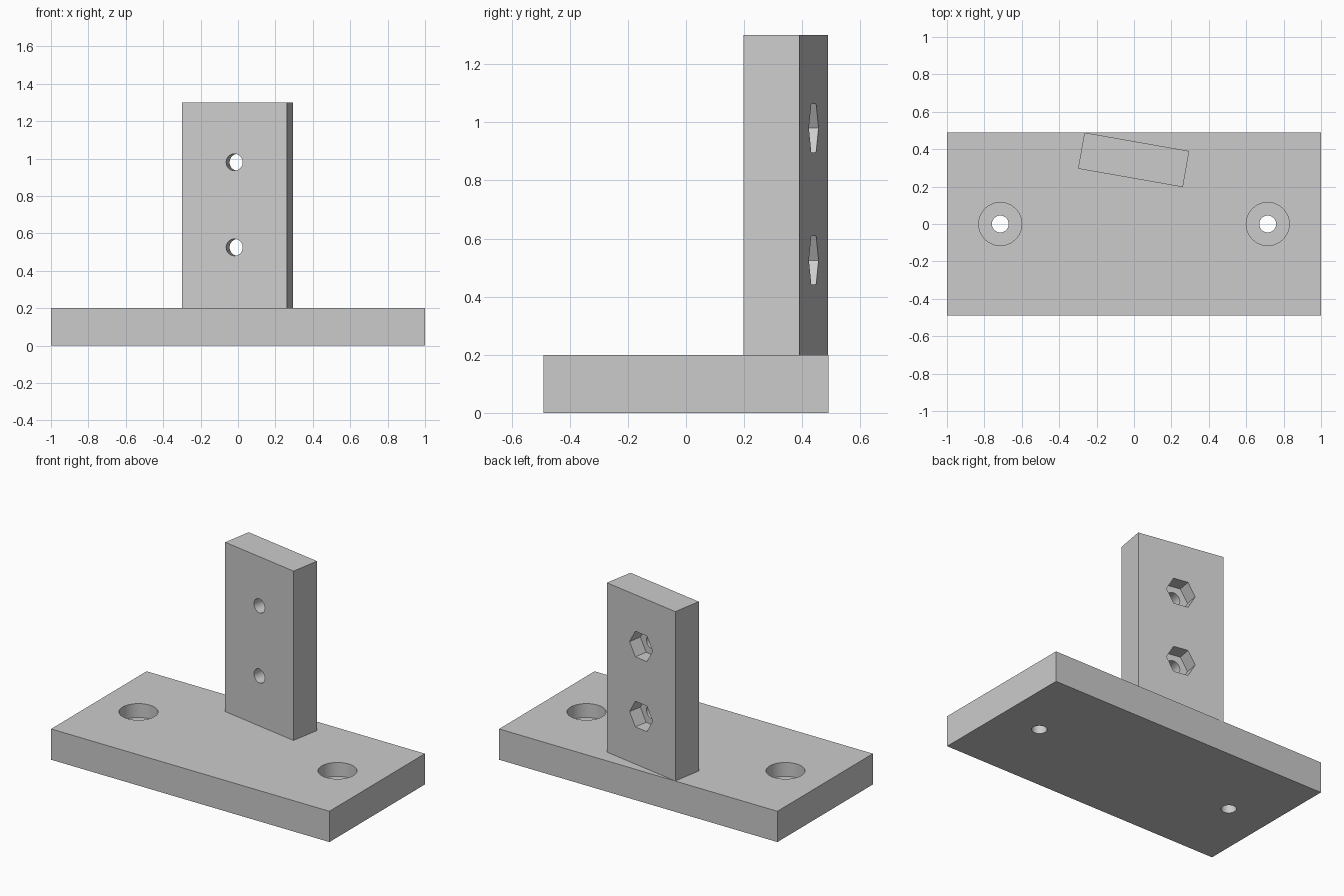
import bpy
from math import radians, pi
from mathutils import Matrix

default = bpy.data.objects.get("Cube")
if default:
    bpy.data.objects.remove(default, do_unlink=True)

grey = bpy.data.materials.new("plain grey")
grey.use_nodes = True
colour = (0.6, 0.6, 0.6, 1)
grey.diffuse_color = colour
grey.node_tree.nodes["Principled BSDF"].inputs["Base Color"].default_value = colour


def box(name, size, centre):
    bpy.ops.mesh.primitive_cube_add(size=1)
    ob = bpy.context.object
    ob.name = name
    ob.data.transform(Matrix.Translation(centre) @ Matrix.Diagonal((*size, 1)))
    ob.data.materials.append(grey)
    return ob


def drill(target, sides, radius, depth, place):
    """Cut a prism out of the target; place maps its centre and axis."""
    bpy.ops.mesh.primitive_cylinder_add(vertices=sides, radius=radius, depth=depth)
    cutter = bpy.context.object
    cutter.hide_render = True
    cutter.data.transform(place)
    cutter.data.materials.append(grey)
    mod = target.modifiers.new("drill", "BOOLEAN")
    mod.operation = "DIFFERENCE"
    mod.solver = "EXACT"
    mod.object = cutter
    bpy.context.view_layer.objects.active = target
    bpy.ops.object.modifier_apply(modifier=mod.name)
    bpy.data.objects.remove(cutter, do_unlink=True)


def finish(ob):
    bpy.ops.object.select_all(action="DESELECT")
    ob.select_set(True)
    bpy.context.view_layer.objects.active = ob
    bpy.ops.object.shade_smooth_by_angle(angle=radians(30))


# Base plate with two counterbored screw holes
base_top = 0.2
base = box("base_plate", (2, 0.98, base_top), (0, 0, base_top / 2))
for x in (-0.715, 0.715):
    drill(base, 48, 0.045, 1, Matrix.Translation((x, 0, 0)))
    drill(base, 48, 0.115, 0.18, Matrix.Translation((x, 0, base_top)))

# Upright plate with bolt holes and hexagonal nut pockets in its back
thick, height = 0.196, 1.1
upright = box("upright_plate", (0.569, thick, height), (0, 0, base_top + height / 2))
along_y = Matrix.Rotation(pi / 2, 4, "X")
point_sideways = Matrix.Rotation(pi / 6, 4, "Z")
for z in (0.525, 0.98):
    drill(upright, 48, 0.045, 1, Matrix.Translation((0, 0, z)) @ along_y)
    drill(upright, 6, 0.096, 0.18,
          Matrix.Translation((0, thick / 2, z)) @ along_y @ point_sideways)

# Turn the upright and set it near the back edge
upright.location = (-0.002, 0.343, 0)
upright.rotation_euler.z = radians(-10)

for ob in (base, upright):
    finish(ob)
